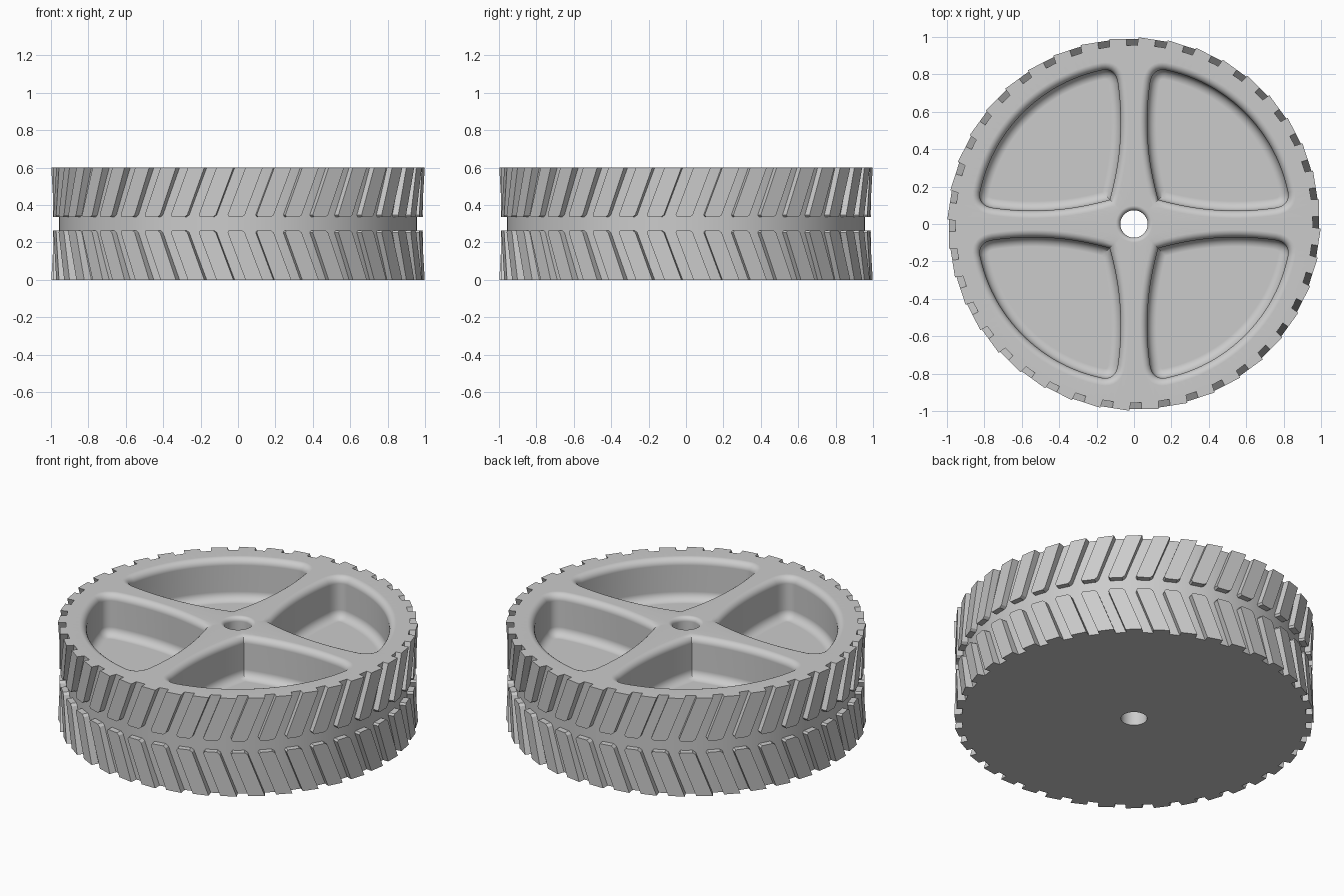
import bpy, bmesh, math
from mathutils import Vector

old = bpy.data.objects.get("Cube")
if old:
    bpy.data.objects.remove(old, do_unlink=True)

HEIGHT = 0.6
CORE_R = 0.956
TREAD_R = 0.99
BLOCKS = 40

grey = bpy.data.materials.new("plain grey")
grey.use_nodes = True
grey.diffuse_color = (0.6, 0.6, 0.6, 1)
grey.node_tree.nodes["Principled BSDF"].inputs["Base Color"].default_value = (0.6, 0.6, 0.6, 1)


def make_object(name, bm):
    bmesh.ops.recalc_face_normals(bm, faces=bm.faces)
    mesh = bpy.data.meshes.new(name)
    bm.to_mesh(mesh)
    bm.free()
    mesh.materials.append(grey)
    obj = bpy.data.objects.new(name, mesh)
    bpy.context.collection.objects.link(obj)
    return obj


def bridge(bm, a, b):
    n = len(a)
    for i in range(n):
        bm.faces.new((a[i], a[(i + 1) % n], b[(i + 1) % n], b[i]))


# Wheel core: ring section turned about the axle, bore edge rounded on top
def make_core(segments=160):
    bore, fillet = 0.073, 0.025
    section = [(CORE_R, 0), (CORE_R, HEIGHT)]
    for i in range(6):
        t = math.pi / 2 * i / 5
        section.append((bore + fillet * (1 - math.sin(t)), HEIGHT - fillet * (1 - math.cos(t))))
    section.append((bore, 0))
    bm = bmesh.new()
    rings = []
    for r, z in section:
        angles = [math.tau * i / segments for i in range(segments)]
        rings.append([bm.verts.new((r * math.cos(a), r * math.sin(a), z)) for a in angles])
    for i, ring in enumerate(rings):
        bridge(bm, ring, rings[(i + 1) % len(rings)])
    return make_object("wheel_core", bm)


def curve(a, b, c, steps):
    return [a * (1 - t) ** 2 + b * 2 * t * (1 - t) + c * t * t
            for t in (i / steps for i in range(steps + 1))]


# Pocket outline between two spokes, counter-clockwise
def pocket_outline():
    outer, soft = 0.84, 0.07
    inner = Vector((0.13, 0.13))
    bend, tip = Vector((0.03, 0.48)), Vector((0.1, 0.834))
    side = [p for p in curve(inner, bend, tip, 18) if p.y < tip.y - soft]
    start = math.atan2(tip.x, tip.y) + soft / outer
    rim = []
    for i in range(25):
        a = start + (math.pi / 2 - 2 * start) * i / 24
        rim.append(Vector((outer * math.cos(a), outer * math.sin(a))))
    corner = curve(side[-1], tip, rim[-1], 8)[1:-1]
    upper = side + corner
    lower = [Vector((p.y, p.x)) for p in upper[1:]]
    return lower + rim + upper[::-1]


def offset(points, distance):
    result = []
    for i, p in enumerate(points):
        a = (p - points[i - 1]).normalized()
        b = (points[(i + 1) % len(points)] - p).normalized()
        na, nb = Vector((a.y, -a.x)), Vector((b.y, -b.x))
        result.append(p + (na + nb) * distance / (1 + na.dot(nb)))
    return result


# Pocket cutters: flared at the mouth and rounded at the floor
def make_pockets():
    floor, mouth_r, floor_r = 0.35, 0.04, 0.05
    levels = []
    for i in range(7):
        t = math.pi / 2 * i / 6
        levels.append((-floor_r * (1 - math.sin(t)), floor + floor_r * (1 - math.cos(t))))
    for i in range(7):
        t = math.pi / 2 * i / 6
        levels.append((mouth_r * (1 - math.cos(t)), HEIGHT - mouth_r * (1 - math.sin(t))))
    levels.append((mouth_r, HEIGHT + 0.1))
    base = pocket_outline()
    bm = bmesh.new()
    for quarter in range(4):
        c, s = round(math.cos(quarter * math.pi / 2)), round(math.sin(quarter * math.pi / 2))
        loops = []
        for distance, z in levels:
            loops.append([bm.verts.new((p.x * c - p.y * s, p.x * s + p.y * c, z))
                          for p in offset(base, distance)])
        for a, b in zip(loops, loops[1:]):
            bridge(bm, a, b)
        bm.faces.new(loops[0])
        bm.faces.new(loops[-1])
    cutter = make_object("pocket_cutter", bm)
    cutter.hide_render = True
    cutter.hide_set(True)
    return cutter


# Tread row: flat slanted blocks, with corners softened beside the middle groove
def make_tread(name, mirrored):
    near, width, lean, soft = 0.335, 0.092, 0.1, 0.012
    left = -0.06
    slope = lean / (HEIGHT - near)
    shape = [(left + soft, near), (left + width - soft, near),
             (left + width + soft * slope, near + soft),
             (left + width + lean, HEIGHT), (left + lean, HEIGHT),
             (left + soft * slope, near + soft)]
    bm = bmesh.new()
    for k in range(BLOCKS):
        a = math.tau * k / BLOCKS - math.pi / 2
        out = Vector((math.cos(a), math.sin(a), 0))
        along = Vector((-math.sin(a), math.cos(a), 0))
        loops = []
        for r in (CORE_R - 0.02, TREAD_R):
            loops.append([bm.verts.new(out * r + along * s
                                       + Vector((0, 0, HEIGHT - z if mirrored else z)))
                          for s, z in shape])
        bridge(bm, *loops)
        bm.faces.new(loops[0])
        bm.faces.new(loops[1])
    return make_object(name, bm)


core = make_core()
cutter = make_pockets()
cut = core.modifiers.new("pockets", "BOOLEAN")
cut.operation = "DIFFERENCE"
cut.solver = "EXACT"
cut.object = cutter

# Apply the cut, then shade smooth with crisp edges and flat floors
bpy.ops.object.select_all(action="DESELECT")
bpy.context.view_layer.objects.active = core
core.select_set(True)
bpy.ops.object.modifier_apply(modifier=cut.name)
bpy.ops.object.shade_smooth_by_angle(angle=math.radians(30))
bpy.data.objects.remove(cutter, do_unlink=True)
weighted = core.modifiers.new("even_shading", "WEIGHTED_NORMAL")
weighted.keep_sharp = True

make_tread("upper_tread", False)
make_tread("lower_tread", True)
